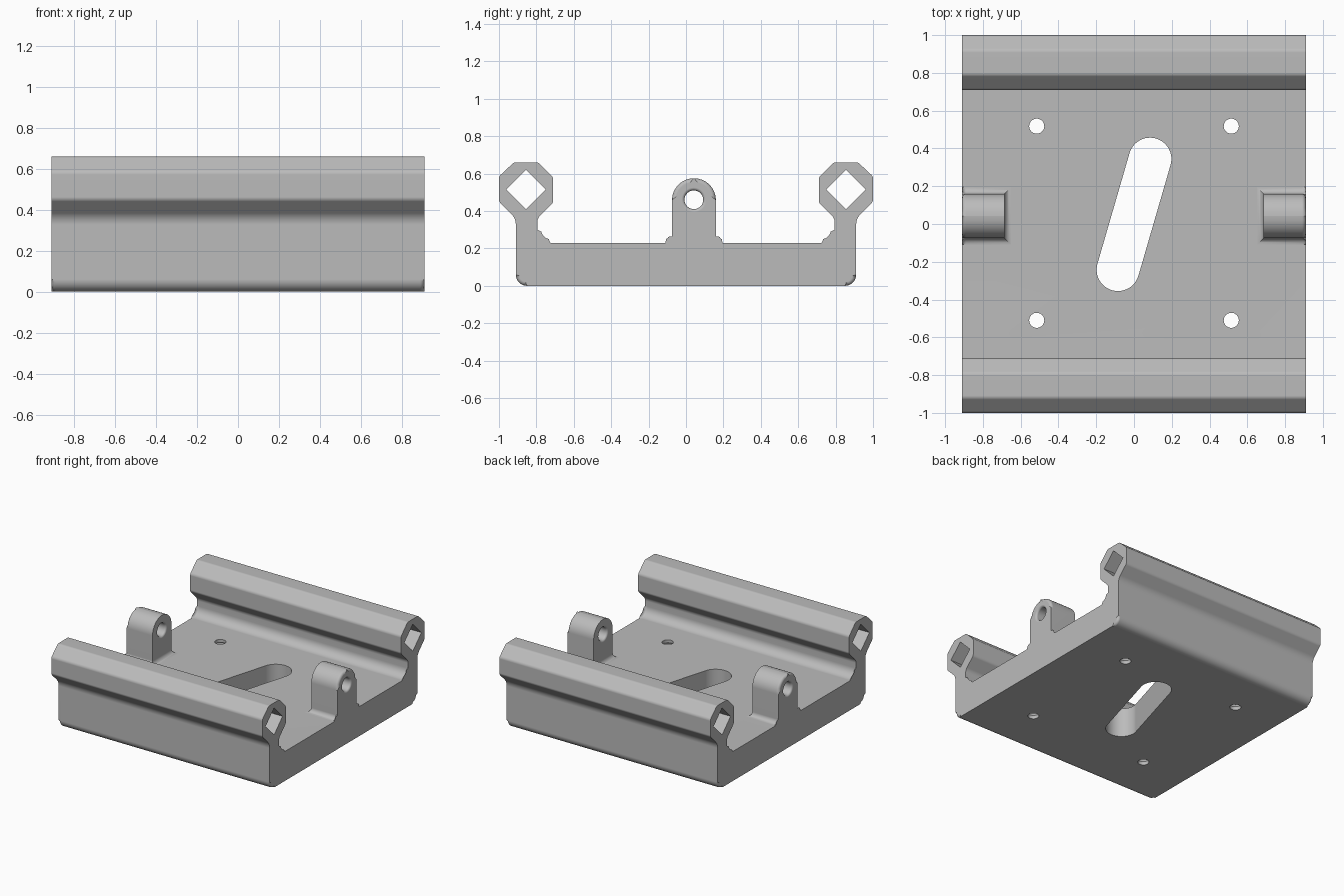
import bpy, bmesh, math
from mathutils import Vector

if "Cube" in bpy.data.objects:
    bpy.data.objects.remove(bpy.data.objects["Cube"])

grey = bpy.data.materials.new("plain_grey")
grey.use_nodes = True
grey.diffuse_color = (0.5, 0.5, 0.5, 1)
grey.node_tree.nodes["Principled BSDF"].inputs["Base Color"].default_value = (0.5, 0.5, 0.5, 1)

# Axis mappings from (profile u, profile v, depth) to world space
ALONG_X = lambda u, v, d: (d, u, v)
ALONG_Y = lambda u, v, d: (u, d, v)
ALONG_Z = lambda u, v, d: (u, v, d)


def rounded(corners, steps=8):
    """Outline with each (u, v, radius) corner replaced by an arc."""
    out = []
    for i, (u, v, r) in enumerate(corners):
        p = Vector((u, v))
        if r == 0:
            out.append(p)
            continue
        a = (Vector(corners[i - 1][:2]) - p).normalized()
        b = (Vector(corners[(i + 1) % len(corners)][:2]) - p).normalized()
        half = a.angle(b) / 2
        centre = p + (a + b).normalized() * r / math.sin(half)
        start = p + a * r / math.tan(half) - centre
        end = p + b * r / math.tan(half) - centre
        turn = start.angle(end)
        for k in range(steps + 1):
            t = k / steps
            out.append(centre + (start * math.sin((1 - t) * turn)
                                 + end * math.sin(t * turn)) / math.sin(turn))
    return out


def finish(name, bm):
    bmesh.ops.recalc_face_normals(bm, faces=bm.faces)
    mesh = bpy.data.meshes.new(name)
    bm.to_mesh(mesh)
    bm.free()
    mesh.materials.append(grey)
    ob = bpy.data.objects.new(name, mesh)
    bpy.context.collection.objects.link(ob)
    return ob


def prism(name, outline, axis, d0, d1, soft_ends=()):
    """Extrude an outline; soft_ends lists the ends (0, 1) to round over."""
    bm = bmesh.new()
    rings = [[bm.verts.new(axis(u, v, d)) for u, v in outline] for d in (d0, d1)]
    caps = [bm.faces.new(r) for r in rings]
    n = len(outline)
    for i in range(n):
        j = (i + 1) % n
        bm.faces.new((rings[0][i], rings[0][j], rings[1][j], rings[1][i]))
    edges = [e for k in soft_ends for e in caps[k].edges]
    if edges:
        bmesh.ops.bevel(bm, geom=edges, offset=0.02, segments=4, profile=0.5,
                        affect='EDGES', clamp_overlap=False)
    return finish(name, bm)


def lathe(name, rings, axis, cu, cv, n=32):
    """Turned solid from (radius, depth) rings."""
    bm = bmesh.new()
    loops = [[bm.verts.new(axis(cu + r * math.cos(math.tau * k / n),
                                cv + r * math.sin(math.tau * k / n), d))
              for k in range(n)] for r, d in rings]
    bm.faces.new(loops[0])
    bm.faces.new(loops[-1])
    for a, b in zip(loops, loops[1:]):
        for i in range(n):
            j = (i + 1) % n
            bm.faces.new((a[i], a[j], b[j], b[i]))
    return finish(name, bm)


def combine(target, tool, operation):
    mod = target.modifiers.new("combine", 'BOOLEAN')
    mod.operation, mod.solver, mod.object = operation, 'EXACT', tool
    bpy.context.view_layer.objects.active = target
    bpy.ops.object.modifier_apply(modifier=mod.name)
    bpy.data.objects.remove(tool)


END, FLOOR = 0.91, 0.23

# Base plate with its two octagonal rails, as one mirrored section
half = [(0.91, 0, 0.06), (0.91, 0.36, 0.08), (1.0, 0.45, 0.03), (1.0, 0.585, 0.03),
        (0.92, 0.66, 0.03), (0.79, 0.66, 0.03), (0.71, 0.58, 0.03), (0.71, 0.445, 0.03),
        (0.795, 0.36, 0.05), (0.795, FLOOR, 0.07)]
section = half + [(-y, z, r) for y, z, r in reversed(half)]
carriage = prism("rail_carriage", rounded(section), ALONG_X, -END, END, (0, 1))

# Pierced lugs at both ends: side shape intersected with front shape
Y0, Y1, FIL = -0.075, 0.16, 0.035
lug_side = [(Y0 - FIL, 0.15, 0), (Y1 + FIL, 0.15, 0), (Y1 + FIL, FLOOR, 0),
            (Y1, FLOOR, FIL * 0.99), (Y1, 0.575, 0.117), (Y0, 0.575, 0.117),
            (Y0, FLOOR, FIL * 0.99), (Y0 - FIL, FLOOR, 0)]
for s in (-1, 1):
    lug = prism("lug", rounded(lug_side), ALONG_X, s * 0.6, s * END, (1,))
    front = [(0.95, 0.1, 0), (0.95, 0.7, 0), (0.685, 0.7, 0),
             (0.685, FLOOR, FIL * 0.99), (0.685 - FIL, FLOOR, 0), (0.685 - FIL, 0.1, 0)]
    mask = prism("lug_mask", [(s * p.x, p.y) for p in rounded(front)], ALONG_Y, -0.4, 0.4)
    combine(lug, mask, 'INTERSECT')
    combine(carriage, lug, 'UNION')
    # Pin hole with rounded mouths
    lip = [(0.05 + 0.016 * (1 - math.sin(a)), 0.016 * (1 - math.cos(a)))
           for a in (0, 0.4, 0.8, 1.2, math.pi / 2)]
    rings = [(0.066, 0.66)] + [(r, 0.685 + d) for r, d in lip]
    rings += [(r, END - d) for r, d in reversed(lip)] + [(0.066, 0.94)]
    pin = lathe("pin_cutter", [(r, s * d) for r, d in rings], ALONG_X, 0.042, 0.46)
    combine(carriage, pin, 'DIFFERENCE')

# Diamond channels through the rails
for s in (-1, 1):
    diamond = [(s * 0.855 + 0.105 * a, 0.515 + 0.105 * b)
               for a, b in ((1, 0), (0, 1), (-1, 0), (0, -1))]
    combine(carriage, prism("channel_cutter", diamond, ALONG_X, -1.1, 1.1), 'DIFFERENCE')

# Slanted slot in the floor
top, bottom, radius = Vector((0.085, 0.344)), Vector((-0.085, -0.242)), 0.113
tilt = math.atan2(top.y - bottom.y, top.x - bottom.x)
slot = []
for centre, turn in ((top, tilt - math.pi / 2), (bottom, tilt + math.pi / 2)):
    for k in range(25):
        a = turn + math.pi * k / 24
        slot.append(centre + radius * Vector((math.cos(a), math.sin(a))))
combine(carriage, prism("slot_cutter", slot, ALONG_Z, -0.1, 0.4), 'DIFFERENCE')

# Four threaded screw holes
thread = [(0.04, -0.05)] + [(0.04 + 0.007 * (k % 2), 0.02 + 0.012 * k) for k in range(17)]
thread.append((0.04, 0.3))
for x in (-0.515, 0.515):
    for y in (-0.51, 0.518):
        combine(carriage, lathe("screw_cutter", thread, ALONG_Z, x, y, 24), 'DIFFERENCE')

# Smooth fillets, crisp edges
bpy.ops.object.select_all(action='DESELECT')
carriage.select_set(True)
bpy.context.view_layer.objects.active = carriage
bpy.ops.object.shade_smooth_by_angle(angle=math.radians(30))
weighted = carriage.modifiers.new("weighted_normals", 'WEIGHTED_NORMAL')
weighted.keep_sharp = True
